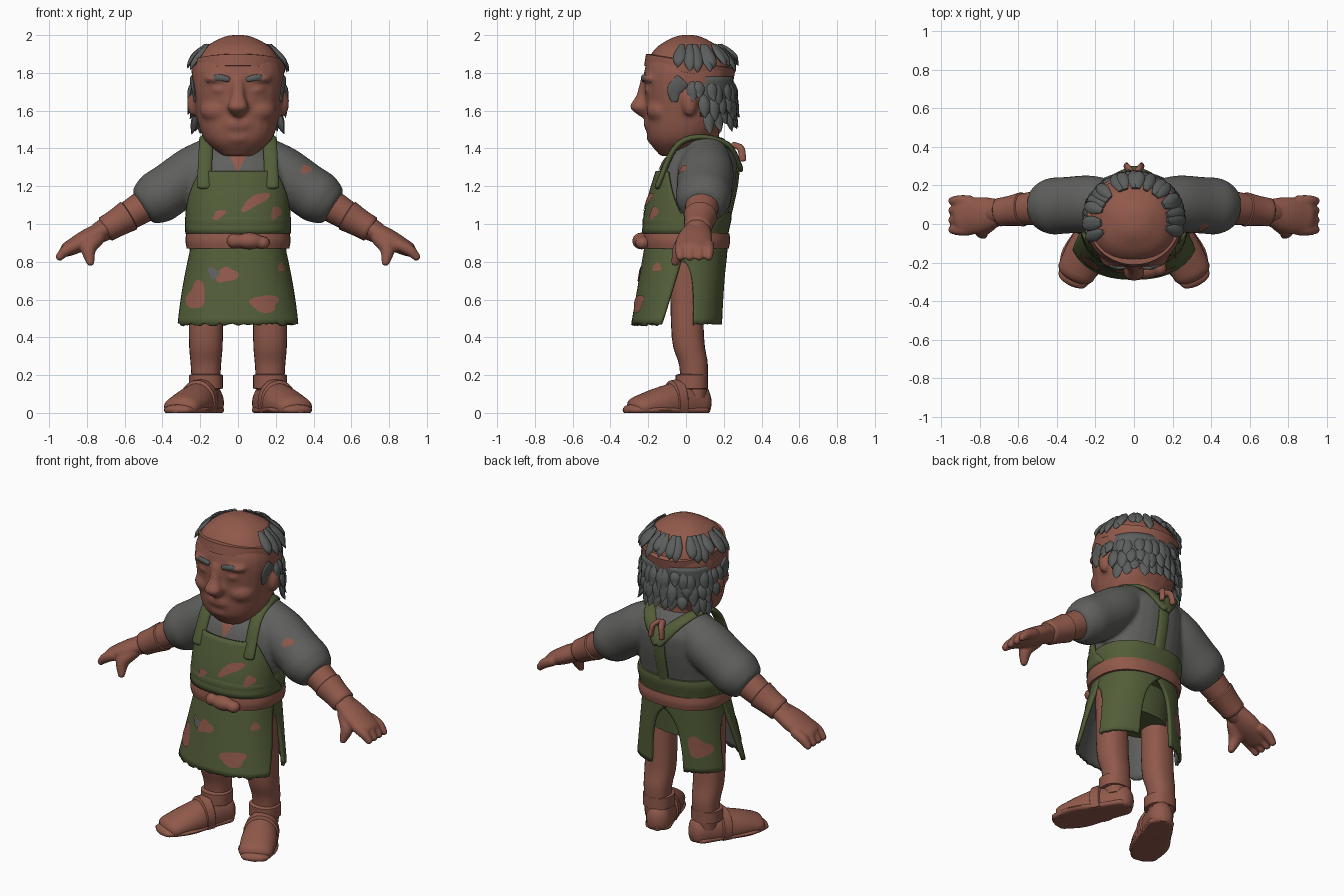
import bpy, bmesh, random
from math import sin, cos, radians, pi, copysign
from mathutils import Vector, Matrix
from mathutils.bvhtree import BVHTree

random.seed(4)
if "Cube" in bpy.data.objects:
    bpy.data.objects.remove(bpy.data.objects["Cube"])


def material(name, *rgb):
    mat = bpy.data.materials.new(name)
    mat.use_nodes = True
    mat.diffuse_color = (*rgb, 1)
    mat.node_tree.nodes["Principled BSDF"].inputs["Base Color"].default_value = (*rgb, 1)
    return mat


SKIN = material("warm brown", .28, .1, .07)
GREEN = material("olive green", .085, .11, .04)
GREY = material("cloth grey", .115, .115, .11)
HAIR = material("hair grey", .105, .112, .11)
X, Y, Z = Vector((1, 0, 0)), Vector((0, 1, 0)), Vector((0, 0, 1))


def spline(sections, steps):
    """Catmull-Rom interpolation of section tuples."""
    v = [Vector(s) for s in sections]
    v = [2 * v[0] - v[1]] + v + [2 * v[-1] - v[-2]]
    path = []
    for a, b, c, d in zip(v, v[1:], v[2:], v[3:]):
        for t in (k / steps for k in range(steps)):
            path.append(b + (c - a) * (t / 2) + (2 * a - 5 * b + 4 * c - d) * (t * t / 2)
                        + (3 * b - a - 3 * c + d) * (t ** 3 / 2))
    return path + [v[-2]]


def dome_rings(end, inner, dome):
    """Rounded closing sections beyond one end of a path."""
    direction = (Vector(end[:3]) - Vector(inner[:3])).normalized()
    reach = dome * (end[3] + end[4]) / 2
    return [Vector((*(Vector(end[:3]) + direction * reach * sin(angle)), end[3] * cos(angle), end[4] * cos(angle)))
            for angle in (radians(30), radians(60), radians(85))]


def add_loft(bm, sections, side=None, dome=0, seg=24, steps=4, centre=None, ragged=0):
    """Sections are x, y, z, two radii, and a half angle for open panels."""
    path = spline(sections, steps)
    if dome:
        path = dome_rings(path[0], path[1], dome)[::-1] + path + dome_rings(path[-1], path[-2], dome)
    rings = []
    for i, s in enumerate(path):
        a, b, power = X, Y, .85
        if side:
            after, before = path[min(i + 1, len(path) - 1)], path[max(i - 1, 0)]
            tangent = Vector(after[:3]) - Vector(before[:3])
            a = side.cross(tangent).normalized()
            b = tangent.cross(a).normalized()
            power = 1
        ring = []
        for j in range(seg + (centre is not None)):
            angle = 2 * pi * j / seg
            if centre is not None:
                angle = radians(centre + s[5] * (2 * j / seg - 1))
            u, w = [copysign(abs(f) ** power, f) for f in (cos(angle), sin(angle))]
            point = Vector(s[:3]) + a * u * s[3] + b * w * s[4]
            if i == 0:
                point.z += ragged * random.uniform(-1, 1)
            point.z = max(point.z, 0)
            ring.append(bm.verts.new(point))
        rings.append(ring)
    for low, high in zip(rings, rings[1:]):
        for j in range(seg):
            k = (j + 1) % len(low)
            bm.faces.new((low[j], low[k], high[k], high[j]))
    if centre is None:
        bm.faces.new(rings[0][::-1])
        bm.faces.new(rings[-1])


def add_ball(bm, ball):
    bmesh.ops.create_uvsphere(bm, u_segments=20, v_segments=12, radius=1,
                              matrix=Matrix.Translation(ball[:3]) @ Matrix.Diagonal((*ball[3:], 1)))


def finish(bm, name, mat, mirror=False, thick=0, lining=None, voxel=0):
    if not thick:
        bmesh.ops.recalc_face_normals(bm, faces=bm.faces[:])
    mesh = bpy.data.meshes.new(name)
    bm.to_mesh(mesh)
    bm.free()
    mesh.shade_smooth()
    mesh.set_sharp_from_angle(angle=radians(50))
    mesh.materials.append(mat)
    ob = bpy.data.objects.new(name, mesh)
    bpy.context.scene.collection.objects.link(ob)
    if thick:
        shell = ob.modifiers.new("thickness", 'SOLIDIFY')
        shell.thickness, shell.offset = thick, -1
        if lining:
            mesh.materials.append(lining)
            shell.material_offset = 1
    if voxel:
        fuse = ob.modifiers.new("fuse", 'REMESH')
        fuse.mode, fuse.voxel_size, fuse.use_smooth_shade = 'VOXEL', voxel, True
        ob.modifiers.new("soften", 'SMOOTH').iterations = 5
    if mirror:
        ob.modifiers.new("mirror", 'MIRROR')
    return ob


def loft(name, mat, sections, mirror=False, thick=0, lining=None, **options):
    bm = bmesh.new()
    add_loft(bm, sections, **options)
    return finish(bm, name, mat, mirror, thick, lining)


def limb(name, mat, sections, mirror=True, side=Y, dome=.6, **options):
    return loft(name, mat, sections, mirror, side=side, dome=dome, **options)


def sculpt(name, mat, lofts, balls=(), mirror=False, voxel=.012):
    """Fuses overlapping lofts and balls into one soft surface."""
    bm = bmesh.new()
    for part in lofts:
        add_loft(bm, *part)
    for ball in balls:
        add_ball(bm, ball)
    return finish(bm, name, mat, mirror, voxel=voxel)


def flip(rows):
    return [(-r[0], *r[1:]) for r in rows]


def stack(*rows, x=0, depth=.95):
    """Upright sections from height, y and radius."""
    return [(x, y, z, r, r * depth) for z, y, r in rows]


def body(z, grow=0, half=0):
    """Torso section at a height: leans back and rounds off at the shoulders."""
    taper = (1 - ((z - 1.05) / .43) ** 4) ** .5
    return (0, .23 * max(z - 1, 0), z, .26 * taper + grow, .215 * taper + grow, half)


def skirt(hem_x, hem_y, half, power):
    """Sections from the flared hem up to the waist."""
    return [(0, 0, .47 + .41 * t, hem_x + (.25 - hem_x) * t, hem_y + (.22 - hem_y) * t, half + 24 * t ** power)
            for t in (0, .3, .6, .8, 1)]


def arm(x, radius, flat=1.05):
    """Section on the drooping line from shoulder to hand."""
    return (x, .11 - .1 * x * x, 1.45 - .8 * x + .17 * x * x, radius, radius * flat)


def foot(t, width, height):
    """Section on the turned-out line from heel to toe."""
    return (.14 + .18 * t, .08 - .37 * t, height / 2, width, height)


def patch(name, mat, ob, x, z, rx, rz, tilt=0, back=False, sides=20, wobble=.16):
    """Thin painted plate laid on an object's surface."""
    tree = BVHTree.FromObject(ob, bpy.context.evaluated_depsgraph_get())
    ray = -Y if back else Y
    bm = bmesh.new()
    rings, depth = [], 0
    for r in (.02, .35, .7, 1):
        ring = []
        for j in range(sides):
            a = 2 * pi * j / sides - pi / 2
            k = r * (1 + wobble * (sin(3 * a + x * 40) + sin(2 * a + z * 30)))
            u, w = rx * k * cos(a), rz * k * sin(a)
            px, pz = x + u * cos(tilt) - w * sin(tilt), z + u * sin(tilt) + w * cos(tilt)
            hit = tree.ray_cast(Vector((px, 0, pz)) - ray, ray)[0]
            depth = hit.y if hit else depth
            ring.append(bm.verts.new(Vector((px, depth, pz)) - ray * .006))
        rings.append(ring)
    bm.faces.new(rings[0])
    for inner, outer in zip(rings, rings[1:]):
        for j in range(sides):
            k = (j + 1) % sides
            bm.faces.new((inner[j], outer[j], outer[k], inner[k]))
    finish(bm, name, mat)


# Head with nose, mouth, eyelids, cheeks and ears in one soft surface
skull = stack((1.36, -.06, .08), (1.45, -.03, .18), (1.6, 0, .225), (1.8, .01, .245), (1.92, .01, .19),
              (1.98, .01, .1), (2, .01, .04))
nose = stack((1.58, -.23, .03), (1.62, -.245, .055), (1.68, -.23, .035), (1.77, -.21, .03))
paired = [(.09, -.19, 1.71, .05, .03, .025), (.1, -.13, 1.6, .1, .08, .07), (.24, .02, 1.64, .03, .04, .07),
          (.1, -.18, 1.77, .08, .05, .025)]
sculpt("head", SKIN, [(skull,), (nose, None, .5), (stack((1.3, .06, .13), (1.5, .05, .13)),)],
       [(0, -.13, 1.53, .13, .095, .07), (0, -.14, 1.46, .1, .07, .05)] + paired + flip(paired))
limb("headband", SKIN, [(0, .015, 1.8, .245, .24), (0, .025, 1.86, .245, .24)], False, seg=40, dome=.06)
limb("eyebrows", HAIR, [(.05, -.225, 1.765, .014, .01), (.1, -.225, 1.775, .018, .01), (.16, -.185, 1.76, .014, .01)],
     seg=12)
limb("sideburns", HAIR, [(.245, -.02, 1.76, .04, .01), (.235, -.06, 1.71, .04, .01), (.225, -.06, 1.65, .02, .01)],
     side=X, dome=.3)

# Hair: a cap at the back with rows of overlapping locks
loft("hair_cap", HAIR, [(0, .02, z, .24, .23, 78) for z in (1.57, 1.68, 1.78)], thick=.03, centre=90)


def lock_row(name, span, z, root, flare, length=.12):
    bm = bmesh.new()
    for degrees in range(-span, span + 1, 12):
        angle = radians(degrees + random.uniform(-5, 5))
        out = Vector((sin(angle), cos(angle), 0))
        tall = length * random.uniform(.75, 1.25)
        flare_end = flare + random.uniform(.02, .08)
        sections = [(out.x * .24 * r, .02 + out.y * .23 * r, z - tall * t, .032 * w, .016 * w)
                    for t, r, w in ((0, root, .4), (.4, (root + flare) / 2 + .02, 1), (.75, flare, .8), (1, flare_end, .05))]
        add_loft(bm, sections, out, seg=8, steps=3)
    finish(bm, name, HAIR)


lock_row("crown_locks", 112, 1.95, .72, 1.06)
lock_row("upper_locks", 94, 1.76, .97, 1.06)
lock_row("middle_locks", 82, 1.69, .98, 1.08)
lock_row("lower_locks", 70, 1.62, .94, 1.06)

# Shirt, arms and hands
sleeve = [arm(.1, .11), arm(.22, .14), arm(.35, .14), arm(.43, .14), arm(.48, .12)]
shirt = sculpt("shirt", GREY, [([body(.86 + .1 * i) for i in range(7)],), (sleeve, Y, .4), (flip(sleeve), Y, .4)])
limb("forearms", SKIN, [arm(.45, .09), arm(.6, .075), arm(.74, .055)])
limb("wrist_wraps", SKIN, [arm(.58, .085), arm(.64, .075), arm(.7, .07)], dome=.2)
fingers = [([(.85, y, .89, .03, .03), (.91, y, .86, .03, .03), (.95, y, .82, .02, .02)], Y, .6)
           for y in (-.03, .02, .07, .12)]
thumb = [(.74, .01, .93, .04, .04), (.79, -.03, .87, .04, .04), (.78, -.06, .79, .02, .02)]
palm = [arm(.7, .05, 1.4), arm(.8, .053, 1.8), arm(.9, .04, 2.2)]
sculpt("hands", SKIN, fingers + [(palm, Y, .6), (thumb, Y, .6)], mirror=True, voxel=.008)

# Apron: waist, bib, skirt panels and straps
loft("apron_waist", GREEN, [body(.85), body(.95, .01), body(1.02, .02), body(1.06, .01)], seg=40)
bib = loft("apron_bib", GREEN, [body(.95 + .11 * i, .02, 100 - 18 * i) for i in range(4)],
           thick=.02, seg=32, centre=-90)
front = loft("apron_front_skirt", GREEN, skirt(.345, .29, 66, 1), thick=.02, lining=GREY,
             seg=40, centre=-90, ragged=.008)
rear = loft("apron_back_skirts", GREEN, skirt(.3, .2, 31, 4), True, thick=.02, lining=GREY,
            centre=40, ragged=.005)
loft("shorts", GREEN, stack((.66, 0, .2), (.88, 0, .22), depth=.7))
straps = [(.18, -.15, 1.2), (.17, -.06, 1.4), (.16, .06, 1.46), (.1, .22, 1.42), (0, .285, 1.3)]
limb("shoulder_straps", GREEN, [(*p, .016, .038) for p in straps], side=X, seg=14)
spine = [body(z) for z in (1.3, 1.2, 1.1, 1)]
limb("back_strap", GREEN, [(0, s[1] + s[4], s[2], .015, .038) for s in spine], False, side=X, seg=14)
ties = [(.01, .25, 1.42), (.03, .29, 1.4), (.04, .3, 1.34)]
limb("neck_ties", SKIN, [(*p, .014, .02) for p in ties], seg=10)

# Belt with knotted buckle
loft("belt", SKIN, [body(.87, .015), body(.91, .02), body(.95, .015)], seg=40)
sculpt("belt_knot", SKIN, [], [(.06, -.235, .91, .075, .05, .045), (.13, -.23, .9, .04, .04, .035),
                               (-.02, -.23, .91, .04, .04, .04)], voxel=.008)

# Worn patches and open collar
patch("bib_patch_right", SKIN, bib, -.1, 1.05, .035, .02, .4)
patch("bib_patch_middle", SKIN, bib, .09, 1.12, .075, .03, .6)
patch("bib_patch_left", SKIN, bib, .2, 1.06, .025, .035)
patch("skirt_patch_right", SKIN, front, -.22, .62, .05, .07)
patch("skirt_patch_left", SKIN, front, .14, .58, .085, .04)
patch("skirt_patch_middle", SKIN, front, -.06, .73, .055, .04, .5)
patch("skirt_patch_small", SKIN, front, .23, .77, .02, .02)
patch("skirt_grey_patch", GREY, front, -.13, .74, .03, .03)
patch("back_skirt_patch", SKIN, rear, -.2, .63, .055, .065, back=True)
patch("sleeve_patch", SKIN, shirt, .36, 1.29, .025, .025)
patch("open_collar", SKIN, shirt, 0, 1.33, .05, .06, sides=3, wobble=0)

# Legs and shoes
loft("legs", SKIN, stack((.08, .04, .07), (.25, .04, .08), (.4, .01, .09), (.8, 0, .09), x=.17), True)
loft("ankle_wraps", SKIN, stack((.13, .03, .09), (.2, .03, .09), x=.17), True, ragged=.01, dome=.1)
limb("shoes", SKIN, [foot(0, .07, .1), foot(.3, .09, .11), foot(.6, .105, .09), foot(.9, .1, .06)], side=Z)
limb("soles", SKIN, [foot(0, .075, .03), foot(.3, .09, .03), foot(.7, .115, .03), foot(1, .08, .03)], side=Z)
limb("instep_straps", SKIN, [foot(.3, .1, .12), foot(.42, .105, .115)], side=Z, dome=.15)
